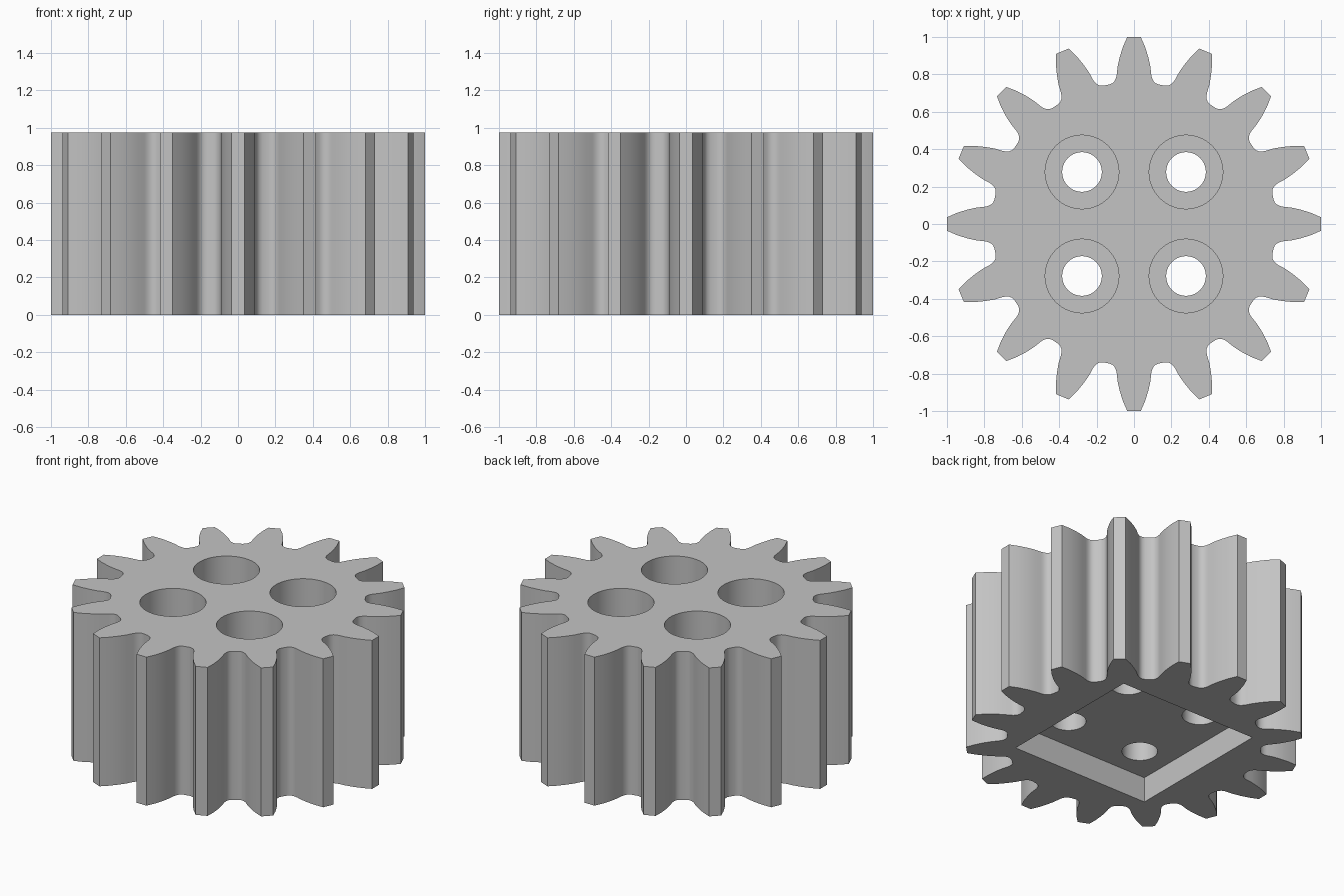
import bpy, bmesh
from math import radians
from mathutils import Vector, Matrix

cube = bpy.data.objects.get("Cube")
if cube:
    bpy.data.objects.remove(cube, do_unlink=True)

TEETH, HEIGHT = 16, 0.975
POCKET_SIDE, POCKET_DEPTH = 1.0, 0.166
BORE_RADIUS, BORE_FLOOR = 0.197, 0.45
HOLE_RADIUS, HOLE_OFFSET = 0.106, 0.278

grey = bpy.data.materials.new("plain grey")
grey.use_nodes = True
colour = (0.55, 0.55, 0.55, 1)
grey.diffuse_color = colour
grey.node_tree.nodes["Principled BSDF"].inputs["Base Color"].default_value = colour


def add_object(name, bm):
    mesh = bpy.data.meshes.new(name)
    bmesh.ops.recalc_face_normals(bm, faces=bm.faces)
    bm.to_mesh(mesh)
    bm.free()
    mesh.materials.append(grey)
    obj = bpy.data.objects.new(name, mesh)
    bpy.context.collection.objects.link(obj)
    return obj


# Gear body: one mirrored tooth outline repeated around the axis
half_tooth = [(0.036, 1), (0.06, 0.945), (0.077, 0.89), (0.088, 0.84), (0.092, 0.80),
              (0.095, 0.785), (0.102, 0.767), (0.115, 0.753), (0.132, 0.746)]
tooth = [(-x, y) for x, y in reversed(half_tooth)] + half_tooth
bm = bmesh.new()
outline = []
for i in range(TEETH):
    turn = Matrix.Rotation(radians(-360 / TEETH * i), 3, "Z")
    outline += [bm.verts.new(turn @ Vector((x, y, 0))) for x, y in tooth]
base = bm.faces.new(outline)
top = bmesh.ops.extrude_face_region(bm, geom=[base])["geom"]
bmesh.ops.translate(bm, vec=(0, 0, HEIGHT),
                    verts=[v for v in top if isinstance(v, bmesh.types.BMVert)])
gear = add_object("gear", bm)


def cut(bm):
    cutter = add_object("cutter", bm)
    cutter.hide_render = True
    mod = gear.modifiers.new("cut", "BOOLEAN")
    mod.operation, mod.solver, mod.object = "DIFFERENCE", "EXACT", cutter
    bpy.ops.object.modifier_apply(modifier=mod.name)
    bpy.data.objects.remove(cutter, do_unlink=True)


def four_cylinders(radius, low, high):
    bm = bmesh.new()
    for sx in (-1, 1):
        for sy in (-1, 1):
            place = Matrix.Translation((sx * HOLE_OFFSET, sy * HOLE_OFFSET, (low + high) / 2))
            bmesh.ops.create_cone(bm, cap_ends=True, segments=64, radius1=radius,
                                  radius2=radius, depth=high - low, matrix=place)
    return bm


bpy.ops.object.select_all(action="DESELECT")
gear.select_set(True)
bpy.context.view_layer.objects.active = gear

# Square pocket underneath
pocket = bmesh.new()
bmesh.ops.create_cube(pocket, size=1, matrix=Matrix.Diagonal(
    (POCKET_SIDE, POCKET_SIDE, 2 * POCKET_DEPTH, 1)))
cut(pocket)

# Wide bores from the top, then narrow through holes
cut(four_cylinders(BORE_RADIUS, BORE_FLOOR, HEIGHT + 0.1))
cut(four_cylinders(HOLE_RADIUS, -0.1, HEIGHT + 0.2))

bpy.ops.object.shade_smooth_by_angle(angle=radians(30))
